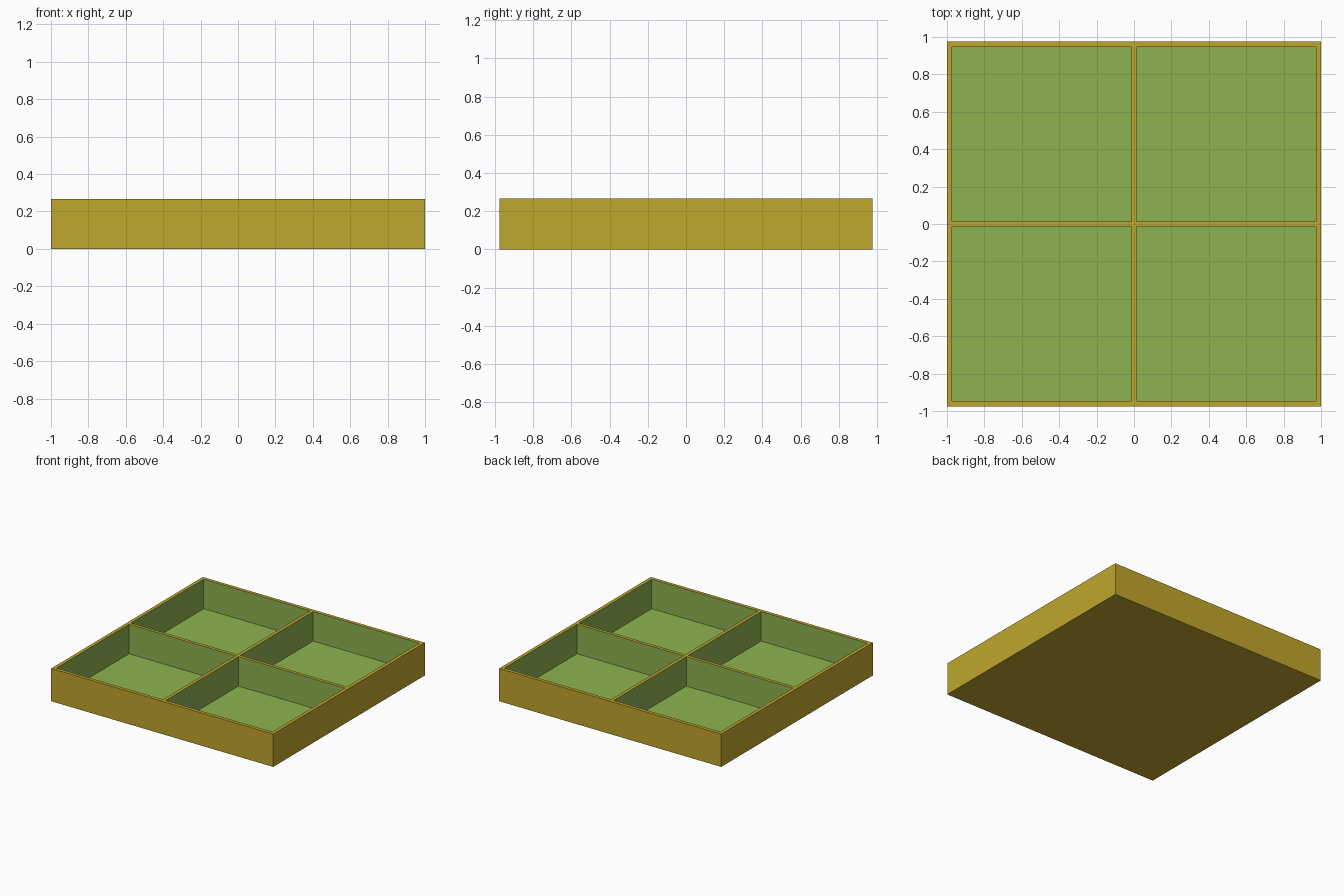
import bpy
import bmesh

if "Cube" in bpy.data.objects:
    bpy.data.objects.remove(bpy.data.objects["Cube"])

HX, HY, HEIGHT = 1.0, 0.975, 0.267   # outer half sizes and height
WALL, DIVIDER, FLOOR = 0.028, 0.0135, 0.027


def material(name, color):
    mat = bpy.data.materials.new(name)
    mat.diffuse_color = (*color, 1.0)
    mat.use_nodes = True
    mat.node_tree.nodes["Principled BSDF"].inputs["Base Color"].default_value = mat.diffuse_color
    return mat


# Solid block
bm = bmesh.new()
bmesh.ops.create_cube(bm, size=1.0)
for v in bm.verts:
    v.co = (v.co.x * 2 * HX, v.co.y * 2 * HY, (v.co.z + 0.5) * HEIGHT)


def top_faces():
    return [f for f in bm.faces if f.normal.z > 0.9]


# Score the rim and divider lines into the top
for axis, half in ((0, HX), (1, HY)):
    for pos in (WALL - half, -DIVIDER, DIVIDER, half - WALL):
        co, no = [0, 0, 0], [0, 0, 0]
        co[axis], no[axis] = pos, 1
        faces = top_faces()
        edges = {e for f in faces for e in f.edges}
        verts = {v for f in faces for v in f.verts}
        bmesh.ops.bisect_plane(bm, geom=faces + list(edges) + list(verts),
                               plane_co=co, plane_no=no)
        bm.normal_update()


# Sink the four compartments and paint their insides green
def in_compartment(face):
    c = face.calc_center_median()
    return (DIVIDER < abs(c.x) < HX - WALL) and (DIVIDER < abs(c.y) < HY - WALL)


for well in [f for f in top_faces() if in_compartment(f)]:
    rim = list(well.verts)
    floor = [bm.verts.new((v.co.x, v.co.y, FLOOR)) for v in rim]
    bm.faces.remove(well)
    bm.faces.new(floor).material_index = 1
    for i in range(4):
        j = (i + 1) % 4
        bm.faces.new((rim[i], rim[j], floor[j], floor[i])).material_index = 1

bmesh.ops.recalc_face_normals(bm, faces=bm.faces)

mesh = bpy.data.meshes.new("divided_tray")
bm.to_mesh(mesh)
bm.free()
mesh.materials.append(material("gold", (0.527, 0.381, 0.026)))
mesh.materials.append(material("leaf_green", (0.266, 0.456, 0.080)))
tray = bpy.data.objects.new("divided_tray", mesh)
bpy.context.collection.objects.link(tray)
